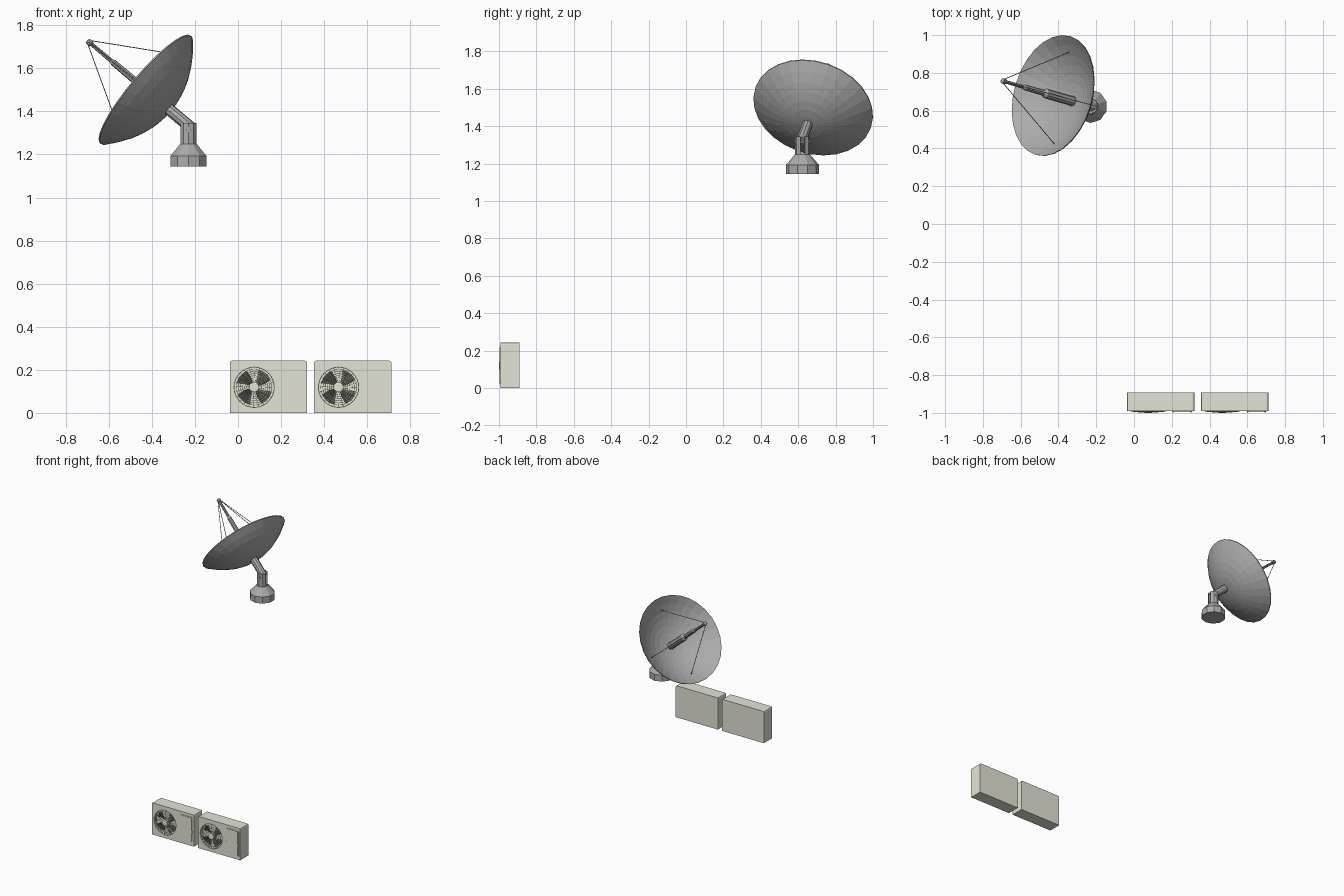
import bpy, bmesh, math
from mathutils import Matrix, Vector

if "Cube" in bpy.data.objects:
    bpy.data.objects.remove(bpy.data.objects["Cube"])


def material(name, rgb):
    m = bpy.data.materials.new(name)
    m.diffuse_color = (*rgb, 1)
    m.use_nodes = True
    m.node_tree.nodes["Principled BSDF"].inputs["Base Color"].default_value = m.diffuse_color
    return m


GREY = material("dish grey", (0.41, 0.41, 0.41))
CREAM = material("warm off white", (0.77, 0.77, 0.67))
BLADE = material("blade grey", (0.16, 0.16, 0.15))


def finish(bm, name, mat):
    bmesh.ops.recalc_face_normals(bm, faces=bm.faces)
    me = bpy.data.meshes.new(name)
    bm.to_mesh(me)
    bm.free()
    me.materials.append(mat)
    ob = bpy.data.objects.new(name, me)
    bpy.context.collection.objects.link(ob)
    return ob


def add_lathe(bm, profile, segs, mat4):
    """Revolve (radius, height) points round local z; radius 0 makes a pole."""
    rings = []
    for r, z in profile:
        n = 1 if r == 0 else segs
        rings.append([bm.verts.new(mat4 @ Vector((r * math.cos(2 * math.pi * i / segs),
                                                  r * math.sin(2 * math.pi * i / segs), z)))
                      for i in range(n)])
    for a, b in zip(rings, rings[1:]):
        for i in range(segs):
            j = (i + 1) % segs
            vs = [a[i % len(a)], a[j % len(a)], b[j % len(b)], b[i % len(b)]]
            bm.faces.new(list(dict.fromkeys(vs)))


def lathe(name, profile, segs, mat4, mat):
    bm = bmesh.new()
    add_lathe(bm, profile, segs, mat4)
    return finish(bm, name, mat)


def add_rod(bm, p, q, r, segs):
    d = q - p
    m = Matrix.Translation(p) @ d.to_track_quat('Z', 'Y').to_matrix().to_4x4()
    add_lathe(bm, [(0, 0), (r, 0), (r, d.length), (0, d.length)], segs, m)


def add_box(bm, x0, x1, y0, y1, z0, z1):
    m = Matrix.LocRotScale(Vector(((x0 + x1) / 2, (y0 + y1) / 2, (z0 + z1) / 2)), None,
                           Vector((x1 - x0, y1 - y0, z1 - z0)))
    return bmesh.ops.create_cube(bm, size=1, matrix=m)["verts"]


def bevel_along_y(bm, zmin, offset, segs):
    """Bevel the edges that run front to back above a given height."""
    es = [e for e in bm.edges if all(w.co.z > zmin for w in e.verts)
          and abs(e.verts[0].co.y - e.verts[1].co.y) > 0.001]
    bmesh.ops.bevel(bm, geom=es, offset=offset, segments=segs, profile=0.5, affect='EDGES')


def box(name, mat, *dims, rounding=0):
    bm = bmesh.new()
    add_box(bm, *dims)
    if rounding:
        bevel_along_y(bm, -1, rounding, 3)
    return finish(bm, name, mat)


def cut(ob, cutter):
    mod = ob.modifiers.new("cut", 'BOOLEAN')
    mod.operation, mod.object, mod.solver = 'DIFFERENCE', cutter, 'EXACT'
    bpy.context.view_layer.objects.active = ob
    bpy.ops.object.modifier_apply(modifier=mod.name)
    bpy.data.objects.remove(cutter)


# ---------- satellite dish: local frame with z along the pointing axis ----------
n = Vector((-0.748, 0.216, 0.628)).normalized()
u = Vector((0, 0, 1)).cross(n).normalized()
v = n.cross(u)
M = Matrix.Translation((-0.428, 0.68, 1.5)) @ Matrix((u, v, n)).transposed().to_4x4()
R, DEPTH, RINGS = 0.327, 0.143, 7


def bowl(r):
    return DEPTH * ((r / R) ** 2.15 - 1)


radii = [R * i / RINGS for i in range(RINGS + 1)]
inner = [(r, bowl(r) + 0.003) for r in radii]
outer = [(r, bowl(r) - 0.003) for r in reversed(radii)]
lathe("dish", inner + outer, 28, M, GREY)

# feed mast in stepped tubes with a small receiver at the end
lathe("feed_mast", [(0, -0.14), (0.026, -0.14), (0.026, 0.055), (0.016, 0.07), (0.015, 0.2),
                    (0.010, 0.215), (0.009, 0.335), (0.014, 0.338), (0.014, 0.36), (0, 0.365)],
      10, M, GREY)

# four thin struts from the dish surface to the receiver
bm = bmesh.new()
for deg in (11, 92, 191, 272):
    a = math.radians(deg)
    foot = Vector((0.25 * math.cos(a), 0.25 * math.sin(a), bowl(0.25)))
    add_rod(bm, M @ foot, M @ Vector((0.010 * math.cos(a), 0.010 * math.sin(a), 0.352)), 0.0022, 5)
finish(bm, "feed_struts", GREY)

# support arm behind the dish
lathe("support_arm", [(0, -0.285), (0.028, -0.285), (0.028, -0.135), (0, -0.135)], 10, M, GREY)

# pedestal: drum, cone and slotted neck
bx, by = -0.230, 0.623
base = Matrix.Translation((bx, by, 0)) @ Matrix.Rotation(math.pi / 2, 4, 'Z')
lathe("pedestal", [(0, 1.143), (0.088, 1.143), (0.088, 1.193), (0.041, 1.248), (0, 1.248)],
      10, base, GREY)
neck = lathe("slotted_neck", [(0, 1.24), (0.039, 1.24), (0.039, 1.345), (0, 1.345)], 10, base, GREY)
cut(neck, box("slot_cutter", GREY, bx - 0.1, bx + 0.1, by - 0.011, by + 0.011, 1.26, 1.4))
bm = bmesh.new()
add_rod(bm, Vector((bx, by - 0.042, 1.315)), Vector((bx, by + 0.042, 1.315)), 0.012, 8)
finish(bm, "pivot_pin", GREY)

# ---------- two air conditioning units ----------
W, H, Y0, Y1 = 0.358, 0.243, -0.991, -0.891
FR = 0.093


def dome(r):
    """Front of the fan guard, bulging slightly at its centre."""
    return -0.992 - 0.006 * (1 - (r / FR) ** 2)


def ac_unit(cx, tag):
    def fan(r, a, y):
        return Vector((cx - 0.066 + r * math.cos(a), y, 0.119 + r * math.sin(a)))

    facing = Matrix.Translation((cx - 0.066, 0, 0.119)) @ Matrix.Rotation(math.pi / 2, 4, 'X')

    # casing with chamfered upper corners and round fan recess
    bm = bmesh.new()
    add_box(bm, cx - W / 2, cx + W / 2, Y0, Y1, 0, H)
    bevel_along_y(bm, H - 0.01, 0.010, 2)
    case = finish(bm, "casing_" + tag, CREAM)
    cut(case, lathe("fan_cutter", [(0, 0.96), (FR, 0.96), (FR, 1.1), (0, 1.1)], 32, facing, CREAM))

    # four twisted fan blades
    bm = bmesh.new()
    for k in range(4):
        grid = []
        for i in range(5):
            t = i / 4
            a = math.pi / 2 * k + 0.25 + t * 0.95
            y = -0.984 + 0.020 * t
            grid.append([bm.verts.new(fan(r, a + s, y)) for r, s in
                         ((0.018, 0), (0.05, 0.06), (0.082, 0.16))])
        for p, q in zip(grid, grid[1:]):
            for j in range(2):
                bm.faces.new((p[j], p[j + 1], q[j + 1], q[j]))
    finish(bm, "fan_blades_" + tag, BLADE)

    # guard of concentric rings and radial wires
    bm = bmesh.new()
    for i in range(1, 8):
        r, w = 0.024 + i * 0.0098, 0.0009
        y = -dome(r)
        add_lathe(bm, [(r - w, y), (r, y + w), (r + w, y), (r, y - w), (r - w, y)], 32, facing)
    for i in range(24):
        a = 2 * math.pi * i / 24
        add_rod(bm, fan(0.02, a, dome(0.02)), fan(FR, a + 0.25, dome(FR)), 0.0008, 4)
    finish(bm, "fan_guard_" + tag, CREAM)
    lathe("fan_hub_" + tag, [(0, 0.96), (0.024, 0.96), (0.024, 0.997), (0.018, 1.0), (0, 1.0)],
          16, facing, CREAM)

    # rounded service panel on a raised surround, with grips on both sides
    px0, px1 = cx + 0.062, cx + 0.168
    box("panel_surround_" + tag, CREAM, px0, px1, Y0 - 0.002, Y0 + 0.002, 0.019, 0.222,
        rounding=0.01)
    box("service_panel_" + tag, CREAM, px0 + 0.006, px1 - 0.006, Y0 - 0.005, Y0, 0.025, 0.216,
        rounding=0.008)
    bm = bmesh.new()
    for x in (px0 + 0.006, px1 - 0.006):
        add_box(bm, x - 0.004, x + 0.004, Y0 - 0.006, Y0, 0.10, 0.118)
    finish(bm, "panel_grips_" + tag, CREAM)


ac_unit(0.141, "left")
ac_unit(0.533, "right")
